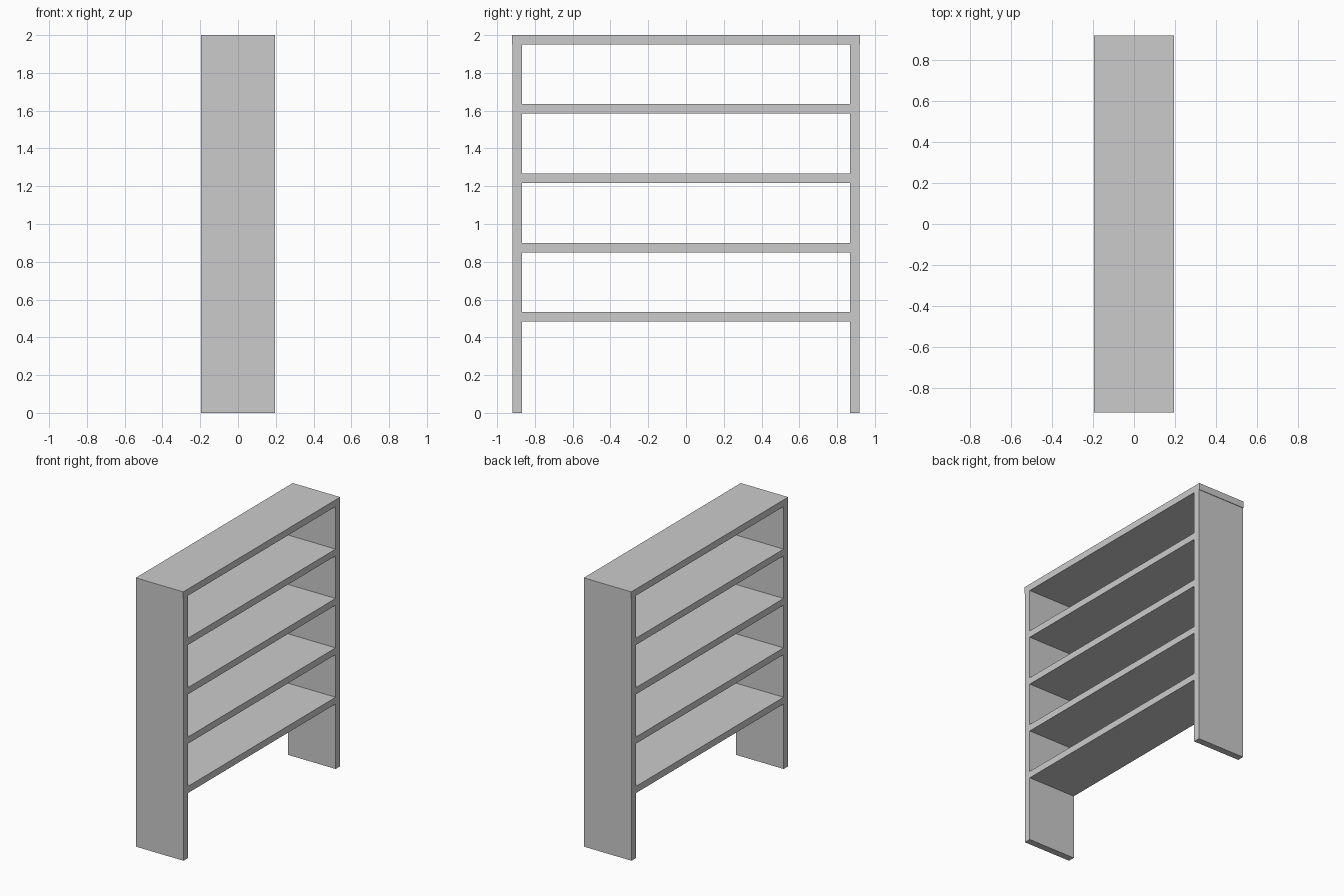
import bpy

if "Cube" in bpy.data.objects:
    bpy.data.objects.remove(bpy.data.objects["Cube"])

DEPTH = 0.39      # x size of every board
T = 0.05          # board thickness
HEIGHT = 2.0
INNER = 0.868     # half the clear width between the side panels


def board(name, size, location):
    bpy.ops.mesh.primitive_cube_add(size=1, location=location)
    ob = bpy.context.object
    ob.name = name
    ob.scale = size
    bpy.ops.object.transform_apply(location=False, rotation=False, scale=True)
    return ob


# Upright side panels, ending under the top board
for name, s in (("left_side_panel", -1), ("right_side_panel", 1)):
    board(name, (DEPTH, T, HEIGHT - T), (0, s * (INNER + T / 2), (HEIGHT - T) / 2))

# Top board with a tiny overhang at both ends
board("top_board", (DEPTH, 2 * 0.922, T), (0, 0, HEIGHT - T / 2))

# Four evenly spaced shelves between the panels
for i in range(4):
    board(f"shelf_{i + 1}", (DEPTH, 2 * INNER, T), (0, 0, 0.508 + i * 0.367))
